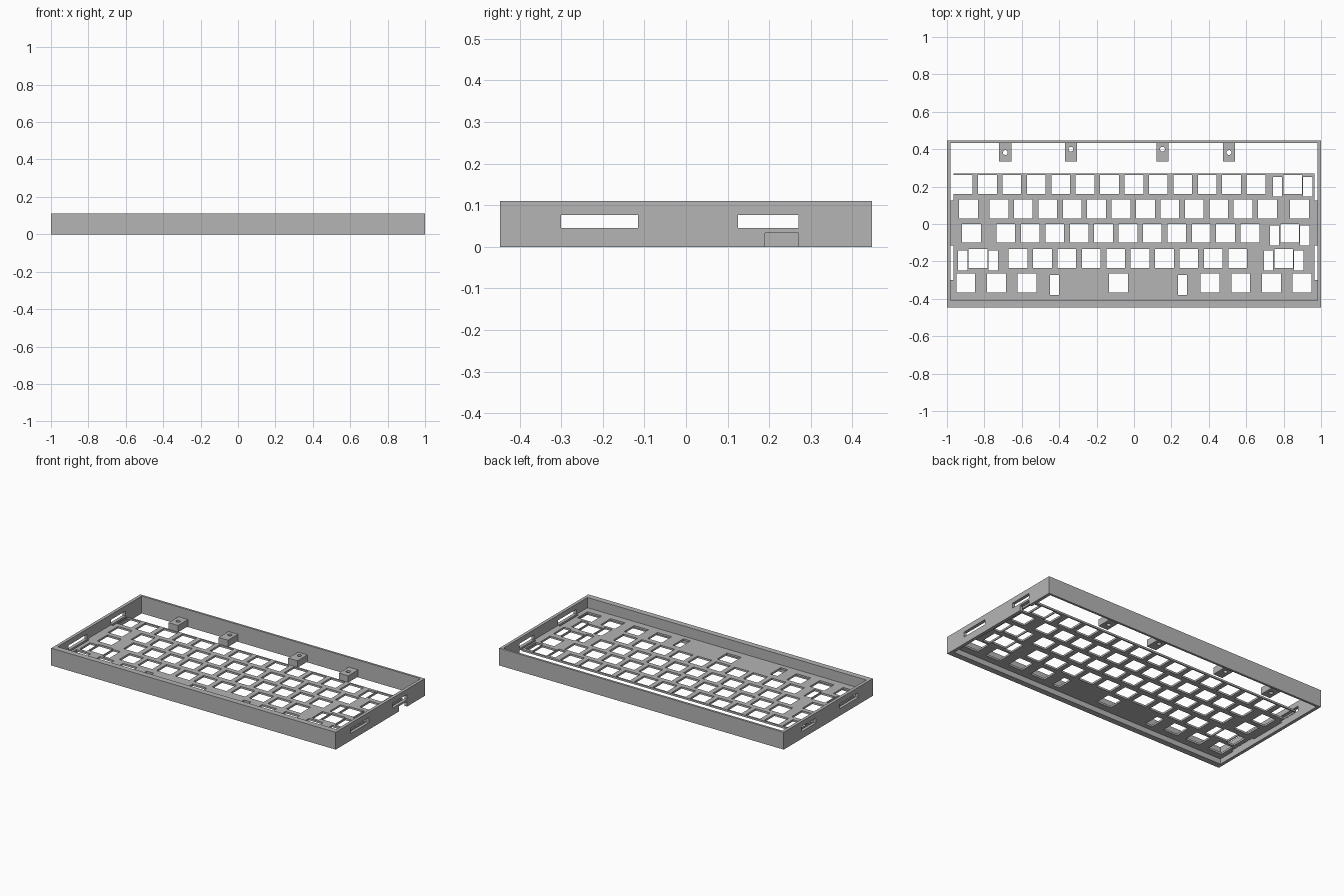
import bpy, bmesh
from mathutils import Matrix, Vector

if "Cube" in bpy.data.objects:
    bpy.data.objects.remove(bpy.data.objects["Cube"], do_unlink=True)

grey = bpy.data.materials.new("plain grey")
grey.use_nodes = True
grey.diffuse_color = (0.46, 0.46, 0.46, 1)
grey.node_tree.nodes["Principled BSDF"].inputs["Base Color"].default_value = grey.diffuse_color


def box(bm, x0, x1, y0, y1, z0, z1):
    """Axis-aligned box between two corners."""
    lo, hi = Vector((x0, y0, z0)), Vector((x1, y1, z1))
    m = Matrix.Translation((lo + hi) / 2) @ Matrix.Diagonal((*(hi - lo), 1))
    bmesh.ops.create_cube(bm, size=1, matrix=m)


def finish(name, bm):
    mesh = bpy.data.meshes.new(name)
    bm.to_mesh(mesh)
    bm.free()
    mesh.materials.append(grey)
    obj = bpy.data.objects.new(name, mesh)
    bpy.context.collection.objects.link(obj)
    return obj


def cut(target, bm):
    """Subtract the boxes or cylinders in bm, then drop the cutter."""
    cutter = finish("cutter", bm)
    cutter.hide_render = True
    mod = target.modifiers.new("cut", "BOOLEAN")
    mod.operation, mod.solver, mod.object = "DIFFERENCE", "EXACT", cutter
    bpy.context.view_layer.objects.active = target
    bpy.ops.object.modifier_apply(modifier=mod.name)
    bpy.data.objects.remove(cutter, do_unlink=True)


W, D, H = 1.0, 0.447, 0.11          # outer half width, half depth, height
IX, FRONT, BACK = 0.98, -0.41, 0.433  # inner wall faces
P0, P1, EDGE = 0.033, 0.045, 0.27   # plate bottom, top, back edge
SLOTS = [(-0.3, -0.115), (0.125, 0.27)]

# Outer walls: an open frame with side slots and a cable notch
bm = bmesh.new()
box(bm, -W, W, -D, D, 0, H)
walls = finish("case_walls", bm)
bm = bmesh.new()
box(bm, -IX, IX, FRONT, BACK, -1, 1)
cut(walls, bm)
bm = bmesh.new()
for y0, y1 in SLOTS:
    box(bm, -2, 2, y0, y1, P1, 0.077)
cut(walls, bm)
bm = bmesh.new()
box(bm, 0.95, 2, 0.19, 0.27, -1, P0)
cut(walls, bm)

# Key plate with one opening per key
bm = bmesh.new()
box(bm, -IX - 0.005, IX + 0.005, FRONT - 0.005, EDGE, P0, P1)
plate = finish("key_plate", bm)

U = 0.1305                           # key pitch
ROWS = [0.211, 0.08, -0.05, -0.184, -0.315]


def run(start, count):
    return [start + U * i for i in range(count)]


keys = [run(-0.914, 13) + [0.848],
        [-0.885] + run(-0.722, 12) + [0.885],
        [-0.869] + run(-0.685, 11) + [0.832],
        [-0.834] + run(-0.62, 10) + [0.80],
        [-0.9, -0.735, -0.572, -0.083, 0.406, 0.57, 0.735, 0.898]]
# Wide keys: row, centre, half distance between the stabiliser openings
wide = [(0, 0.848, 0.081), (2, 0.832, 0.081), (3, -0.834, 0.081),
        (3, 0.80, 0.081), (4, -0.083, 0.342)]
bm = bmesh.new()
for y, xs in zip(ROWS, keys):
    for x in xs:
        box(bm, x - 0.05, x + 0.05, y - 0.05, y + 0.05, 0, H)
for row, x, gap in wide:
    for c in (x - gap, x + gap):
        y = ROWS[row] - 0.012
        box(bm, c - 0.025, c + 0.025, y - 0.053, y + 0.053, 0, H)
cut(plate, bm)

# Clip openings in the plate beside the wall slots
bm = bmesh.new()
for s in (-1, 1):
    for y0, y1 in SLOTS:
        box(bm, *sorted((s * 0.966, s * IX)), y0, y1, 0, H)
cut(plate, bm)

# Screw tabs on the back wall
HOLES = [(-0.688, 0.382), (-0.337, 0.4), (0.152, 0.4), (0.508, 0.382)]
bm, drill = bmesh.new(), bmesh.new()
for x, y in HOLES:
    box(bm, x - 0.033, x + 0.033, 0.334, BACK + 0.005, 0.005, P1 + 0.003)
    bmesh.ops.create_cone(drill, cap_ends=True, segments=24, radius1=0.013, radius2=0.013,
                          depth=1, matrix=Matrix.Translation((x, y, 0)))
tabs = finish("screw_tabs", bm)
cut(tabs, drill)
